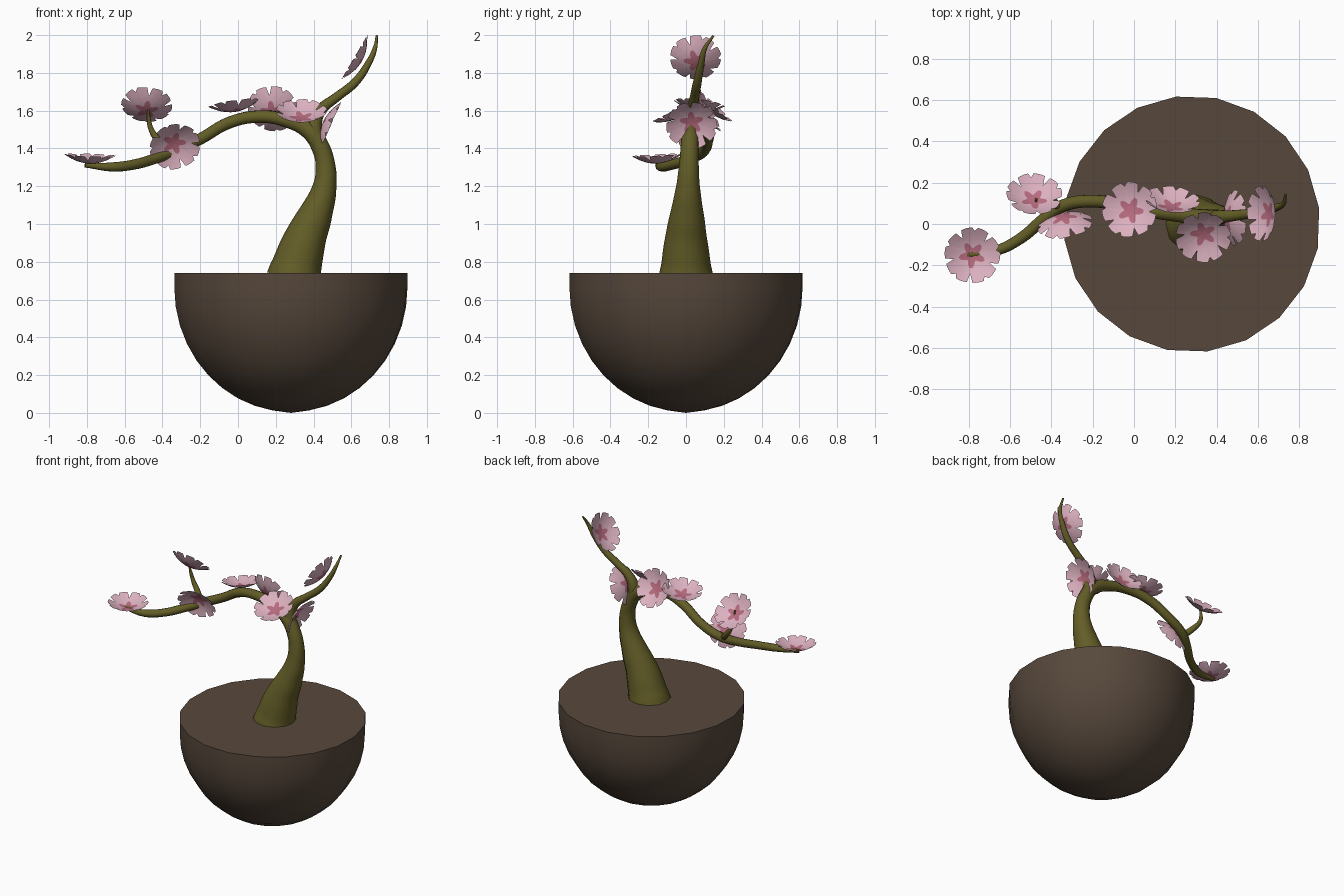
import bpy, bmesh, math
from mathutils import Vector

if "Cube" in bpy.data.objects:
    bpy.data.objects.remove(bpy.data.objects["Cube"])


def material(name, rgb):
    m = bpy.data.materials.new(name)
    m.diffuse_color = (*rgb, 1)
    m.use_nodes = True
    m.node_tree.nodes["Principled BSDF"].inputs["Base Color"].default_value = m.diffuse_color
    return m


BROWN = material("bowl_brown", (0.095, 0.065, 0.045))
BARK = material("olive_bark", (0.125, 0.11, 0.02))
PINK = material("petal_pink", (0.72, 0.44, 0.53))
ROSE = material("rose_centre", (0.48, 0.15, 0.215))


def mesh_object(name, bm, mats):
    me = bpy.data.meshes.new(name)
    bm.to_mesh(me)
    bm.free()
    for m in mats:
        me.materials.append(m)
    ob = bpy.data.objects.new(name, me)
    bpy.context.collection.objects.link(ob)
    return ob


def select(ob):
    bpy.ops.object.select_all(action='DESELECT')
    ob.select_set(True)
    bpy.context.view_layer.objects.active = ob


def smooth(ob, angle):
    select(ob)
    bpy.ops.object.shade_smooth_by_angle(angle=math.radians(angle))


# Half-round bowl: 20 sides, rounded underside, flat top
def bowl(cx=0.28, r=0.622, top=0.74, sides=20):
    bm = bmesh.new()
    h = 0.66  # height where the wall turns nearly straight
    prof = [(r * math.sin(a), 0.005 + h * (1 - math.cos(a)))
            for a in (math.radians(9 * k) for k in range(1, 11))]
    prof.append((r, top))
    rings = []
    for pr, z in prof:
        rings.append([bm.verts.new((cx + pr * math.cos(t), pr * math.sin(t), z))
                      for t in (math.radians(7 + 360 * i / sides) for i in range(sides))])
    pole = bm.verts.new((cx, 0, 0.0))
    for i in range(sides):
        j = (i + 1) % sides
        bm.faces.new((pole, rings[0][j], rings[0][i]))
        for a, b in zip(rings, rings[1:]):
            bm.faces.new((a[i], a[j], b[j], b[i]))
    bm.faces.new(rings[-1])
    smooth(mesh_object("bowl", bm, [BROWN]), 40)


# Tapered limb: points are (x, y, z, radius)
def limb(name, points, res=6):
    cu = bpy.data.curves.new(name, 'CURVE')
    cu.dimensions = '3D'
    cu.bevel_depth = 1.0
    cu.bevel_resolution = 4
    cu.resolution_u = res
    cu.use_fill_caps = True
    sp = cu.splines.new('BEZIER')
    sp.radius_interpolation = 'CARDINAL'
    sp.bezier_points.add(len(points) - 1)
    for p, (x, y, z, r) in zip(sp.bezier_points, points):
        p.co = (x, y, z)
        p.radius = r
        p.handle_left_type = p.handle_right_type = 'AUTO'
    cu.materials.append(BARK)
    ob = bpy.data.objects.new(name, cu)
    bpy.context.collection.objects.link(ob)
    select(ob)
    bpy.ops.object.convert(target='MESH')
    smooth(bpy.context.object, 60)


# Cupped five-petal blossom, a thin sheet with notched petals and a rose centre
def blossom(name, centre, normal, spin, radius=0.135):
    n = 60
    per = n // 5
    bm = bmesh.new()
    rot = Vector(normal).to_track_quat('Z', 'Y')

    def vert(r, t):
        p = Vector((r * math.cos(t), r * math.sin(t), 0.045 * (r / radius) ** 2))
        return bm.verts.new(Vector(centre) + rot @ p)

    rings = [[], [], [], []]
    for i in range(n):
        t = 2 * math.pi * i / n + spin
        k = i % per
        edge = radius * (0.97 + 0.04 * math.sin(math.pi * k / per))
        if k == 0:
            edge = radius * 0.68        # gap between petals
        elif k == per // 2:
            edge = radius * 0.88        # small nick in the petal tip
        core = radius * (0.36 + 0.12 * math.cos(5 * (t - spin)))
        for ring, r in zip(rings, (core * 0.5, core, (core + edge) / 2, edge)):
            ring.append(vert(r, t))
    mid = vert(0, 0)
    for i in range(n):
        j = (i + 1) % n
        bm.faces.new((mid, rings[0][i], rings[0][j])).material_index = 1
        for k in range(3):
            a, b = rings[k], rings[k + 1]
            f = bm.faces.new((a[i], b[i], b[j], a[j]))
            f.material_index = 1 if k == 0 else 0
    smooth(mesh_object(name, bm, [PINK, ROSE]), 60)


bowl()

# Trunk sweeping over into the long left branch
limb("trunk_and_left_branch", [
    (0.295, 0, 0.71, 0.145), (0.312, 0, 0.78, 0.132), (0.355, 0, 0.92, 0.112),
    (0.41, 0.005, 1.05, 0.090), (0.455, 0.01, 1.18, 0.066), (0.464, 0.015, 1.3, 0.053),
    (0.435, 0.02, 1.41, 0.048), (0.375, 0.025, 1.495, 0.046), (0.25, 0.04, 1.55, 0.037),
    (0.1, 0.06, 1.568, 0.033), (-0.05, 0.09, 1.535, 0.032), (-0.2, 0.11, 1.45, 0.031),
    (-0.34, 0.09, 1.385, 0.031), (-0.43, 0.03, 1.35, 0.029), (-0.55, -0.07, 1.315, 0.027),
    (-0.67, -0.13, 1.302, 0.024), (-0.81, -0.15, 1.312, 0.013)])
limb("right_branch", [
    (0.41, 0.02, 1.44, 0.045), (0.405, 0.03, 1.53, 0.04), (0.435, 0.035, 1.6, 0.031),
    (0.52, 0.045, 1.67, 0.025), (0.62, 0.06, 1.75, 0.023), (0.69, 0.08, 1.85, 0.018),
    (0.725, 0.1, 1.93, 0.012), (0.735, 0.145, 1.997, 0.006)])
limb("upper_twig", [
    (-0.36, 0.08, 1.38, 0.022), (-0.41, 0.12, 1.43, 0.02), (-0.455, 0.135, 1.49, 0.015),
    (-0.472, 0.13, 1.55, 0.011), (-0.475, 0.11, 1.62, 0.005)])

# Blossoms: centre, facing direction, spin
for i, (c, d, s) in enumerate([
        ((-0.785, -0.15, 1.32), (0.03, -0.05, 1), 0.3),
        ((-0.34, 0.035, 1.43), (0.15, -0.85, -0.45), 0.1),
        ((-0.485, 0.115, 1.60), (0.05, 0.65, 0.7), 0.5),
        ((-0.015, 0.065, 1.595), (-0.15, 0.12, 1), 0.9),
        ((0.18, 0.08, 1.59), (0.1, 0.85, 0.45), 0.2),
        ((0.335, -0.045, 1.56), (0.0, -0.45, 0.9), 0.6),
        ((0.45, 0.03, 1.54), (0.9, 0.0, -0.4), 0.4),
        ((0.655, 0.05, 1.86), (-0.85, 0.0, 0.5), 0.0)]):
    blossom(f"blossom_{i + 1}", c, d, s)
